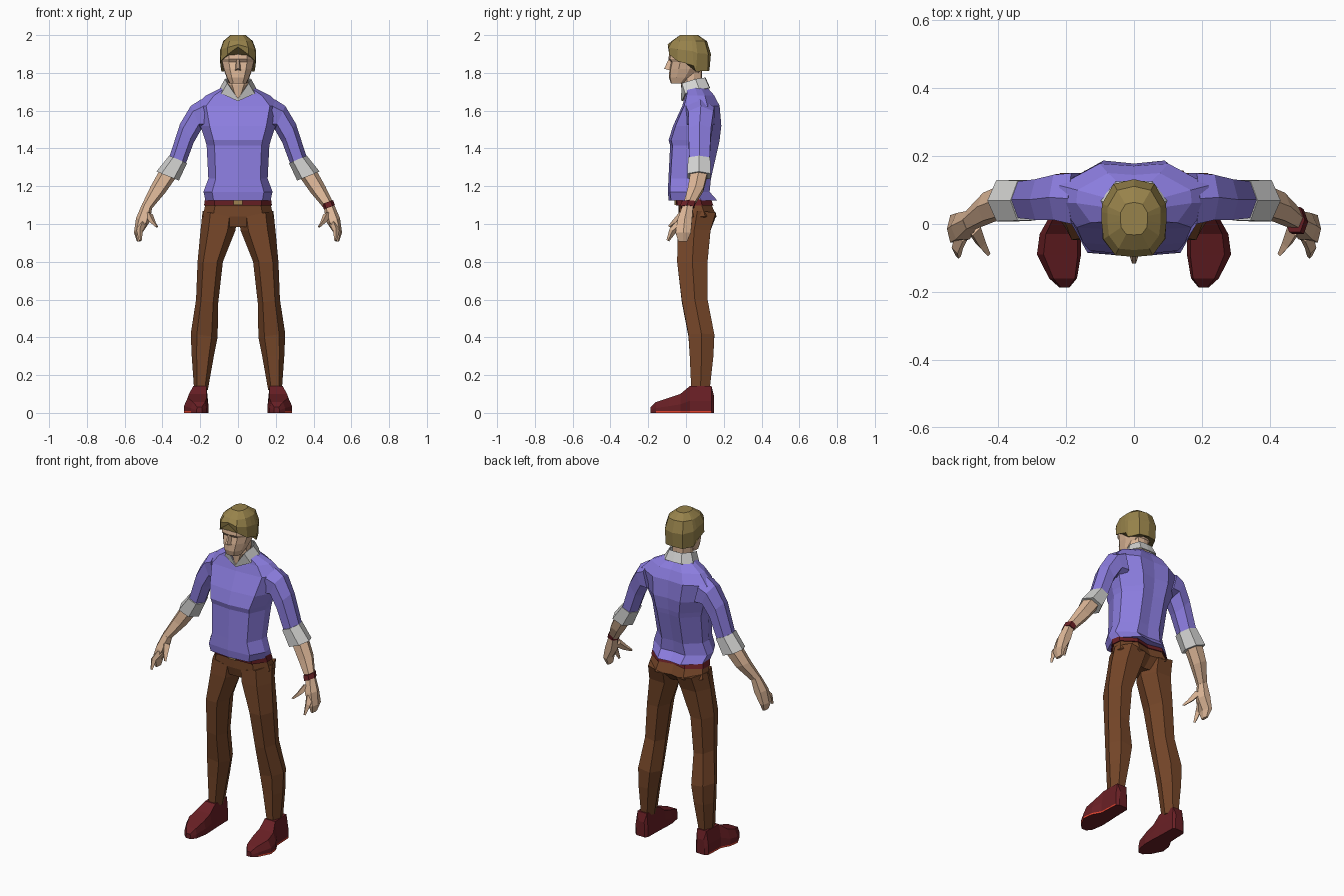
import bpy, bmesh
from mathutils import Vector


def material(name, rgb):
    m = bpy.data.materials.new(name)
    m.diffuse_color = (*rgb, 1)
    return m


SHIRT = material("violet cloth", (0.26, 0.205, 0.74))
PANTS = material("brown cloth", (0.18, 0.062, 0.022))
SKIN = material("skin", (0.72, 0.47, 0.31))
HAIR = material("dark blond hair", (0.31, 0.225, 0.07))
LEATHER = material("dark red leather", (0.14, 0.014, 0.018))
WHITE = material("pale cloth", (0.66, 0.66, 0.65))
RED = material("bright red", (0.8, 0.06, 0.03))
METAL = material("brass", (0.35, 0.22, 0.08))


def loft(name, rings, mat, mirror=False, closed=True, caps=True):
    """Skin a list of equal-length point rings."""
    bm = bmesh.new()
    rows = [[bm.verts.new(p) for p in r] for r in rings]
    n = len(rows[0])
    for a, b in zip(rows, rows[1:]):
        for i in range(n if closed else n - 1):
            j = (i + 1) % n
            bm.faces.new((a[i], a[j], b[j], b[i]))
    if caps:
        bm.faces.new(rows[0])
        bm.faces.new(rows[-1])
    bmesh.ops.recalc_face_normals(bm, faces=bm.faces)
    me = bpy.data.meshes.new(name)
    bm.to_mesh(me)
    bm.free()
    me.materials.append(mat)
    ob = bpy.data.objects.new(name, me)
    bpy.context.collection.objects.link(ob)
    if mirror:
        ob.modifiers.new("mirror", "MIRROR").merge_threshold = 0.0005
    return ob


def both(half):
    """Complete a half outline that starts and ends on the middle plane."""
    return half + [(-p[0], *p[1:]) for p in half[-2:0:-1]]


def body(name, rows, mat, shape):
    """Stacked level rings: height, half width, front y, back y."""
    return loft(name, [[(x * w, (f + b) / 2 + y * (b - f) / 2, z)
                        for x, y in both(shape)] for z, w, f, b in rows], mat)


HEX = [(1, 0), (.55, -1), (-.55, -1), (-1, 0), (-.55, 1), (.55, 1)]


def limb(name, rows, mat, mirror=True):
    """Tilted hexagon rings: outer x, z, inner x, z, front y, back y."""
    rings = []
    for xo, zo, xi, zi, f, b in rows:
        rings.append([((xo + xi) / 2 + u * (xo - xi) / 2,
                       (f + b) / 2 + v * (b - f) / 2,
                       (zo + zi) / 2 + u * (zo - zi) / 2) for u, v in HEX])
    return loft(name, rings, mat, mirror)


def finger(name, path, mat):
    """Small tapering four-sided finger: x, y, z, radius."""
    rings = [[(x + r, y, z), (x, y - r, z + r * .6), (x - r, y, z), (x, y + r, z - r * .6)]
             for x, y, z, r in path]
    return loft(name, rings, mat, True)


# Shirt body
TORSO = [(0, -1), (.75, -.9), (1, -.15), (.98, .35), (.45, 1), (0, .93)]
body("shirt", [
    (1.125, .172, -.092, .165), (1.17, .183, -.096, .125), (1.24, .157, -.093, .132),
    (1.415, .166, -.084, .172), (1.445, .174, -.092, .178), (1.52, .2, -.068, .187),
    (1.625, .225, -.02, .178), (1.68, .17, -.004, .15), (1.72, .09, .002, .115)], SHIRT, TORSO)

# Sleeves, cuffs and forearms
limb("sleeve", [
    (.195, 1.66, .15, 1.49, 0, .15), (.25, 1.625, .195, 1.5, .012, .145),
    (.307, 1.53, .235, 1.43, .012, .132), (.365, 1.35, .278, 1.315, .018, .125)], SHIRT)
limb("cuff", [(.364, 1.362, .27, 1.322, .01, .128), (.432, 1.278, .313, 1.23, .008, .13)], WHITE)
limb("forearm", [
    (.412, 1.29, .325, 1.25, .025, .115), (.462, 1.2, .385, 1.165, .01, .092),
    (.505, 1.11, .455, 1.083, -.015, .04)], SKIN)
limb("hand", [
    (.505, 1.112, .455, 1.083, -.015, .038), (.54, 1.03, .468, 1.01, -.045, .032),
    (.551, .955, .508, .95, -.055, .026), (.535, .907, .516, .907, -.04, .005)], SKIN)
finger("index_finger", [(.505, -.03, 1.0, .022), (.52, -.07, .965, .017), (.517, -.096, .912, .007)], SKIN)
finger("thumb", [(.475, -.01, 1.05, .024), (.452, -.055, 1.01, .016), (.43, -.088, .985, .007)], SKIN)
limb("bracelet", [(.503, 1.127, .444, 1.105, -.024, .05),
                  (.513, 1.1, .455, 1.077, -.03, .043)], LEATHER, False)

# Trousers
HIPS = [(0, -1), (.7, -.95), (1, -.2), (.97, .4), (.5, 1), (0, .8)]
body("trouser_seat", [(1.14, .165, -.045, .12), (1.09, .176, -.04, .14), (1.04, .187, -.04, .163),
                      (.985, .1, -.025, .1)], PANTS, HIPS)
limb("trouser_leg", [
    (.187, 1.07, .004, 1.03, -.038, .158), (.198, .97, .014, .965, -.043, .13),
    (.214, .8, .08, .8, -.047, .114), (.222, .6, .105, .58, -.022, .115),
    (.25, .42, .108, .4, .013, .15), (.245, .3, .128, .3, .02, .145),
    (.232, .12, .16, .12, .028, .125)], PANTS)

# Belt and buckle
body("belt", [(1.138, .174, -.055, .13), (1.098, .18, -.052, .145)], LEATHER, HIPS)
loft("buckle", [[(x, y, z) for x, z in ((-.025, 1.1), (.025, 1.1), (.025, 1.132), (-.025, 1.132))]
                for y in (-.062, -.05)], METAL)

# Shoes: rings from heel to toe give y, inner x, outer x, top height
rings = []
for y, a, b, t in [(.148, .175, .23, .09), (.135, .163, .245, .142), (.02, .16, .25, .142),
                   (-.03, .157, .278, .1), (-.09, .156, .286, .08), (-.16, .168, .25, .057),
                   (-.187, .19, .22, .03)]:
    k = .15 * (b - a)
    rings.append([(a, y, 0), (b, y, 0), (b, y, .009), (b, y, t * .45),
                  (b - k, y, t), (a + k * .5, y, t), (a, y, t * .45)])
shoe = loft("shoe", rings, LEATHER, True)
shoe.data.materials.append(RED)
for p in shoe.data.polygons:  # bright strip along the outer sole
    if .001 < p.center.z < .008 and -.13 < p.center.y < .1:
        p.material_index = 1

# Neck, tapering to the open collar
FACE = [(0, -1), (.55, -.92), (.95, -.45), (1, .2), (.65, .9), (0, 1)]
body("neck", [(1.655, .012, -.02, .05), (1.735, .056, -.026, .085), (1.82, .055, -.02, .085)], SKIN, FACE)

# Collar band
low = [(0, -.023, 1.65), (.088, -.004, 1.69), (.098, .07, 1.715), (.055, .125, 1.72), (0, .128, 1.72)]
high = [(0, -.027, 1.662), (.057, -.022, 1.745), (.07, .05, 1.768), (.042, .1, 1.775), (0, .104, 1.775)]
collar = loft("collar", [both(low), both(high)], WHITE, caps=False)
collar.modifiers.new("thickness", "SOLIDIFY").thickness = .006

# Head and nose
body("head", [
    (1.743, .044, -.08, .0), (1.775, .06, -.09, .05), (1.82, .077, -.088, .09),
    (1.858, .087, -.08, .1), (1.874, .089, -.093, .105), (1.93, .086, -.085, .11),
    (1.975, .05, -.06, .08)], SKIN, FACE)
loft("nose", [[(-.017, -.08, 1.812), (.017, -.08, 1.812), (.006, -.116, 1.822), (-.006, -.116, 1.822)],
              [(-.008, -.08, 1.875), (.008, -.08, 1.875), (.004, -.092, 1.872), (-.004, -.092, 1.872)]], SKIN)

# Hair: parted fringe, sideburns and nape, closing toward the crown
edge = [(0, -.091, 1.938), (.055, -.089, 1.897), (.092, -.045, 1.862), (.094, .0, 1.85),
        (.093, .04, 1.838), (.088, .052, 1.808), (.056, .115, 1.81), (0, .124, 1.812)]
wide = [(0, -.097, 1.95), (.055, -.092, 1.935), (.09, -.045, 1.925), (.095, .0, 1.92),
        (.096, .035, 1.915), (.094, .06, 1.905), (.06, .118, 1.9), (0, .132, 1.9)]


def shrink(s, z):
    return [(x * s, .015 + (y - .015) * s, z) for x, y, _ in wide]


loft("hair", [both(r) for r in (edge, wide, shrink(.82, 1.968), shrink(.42, 2.0))], HAIR)
